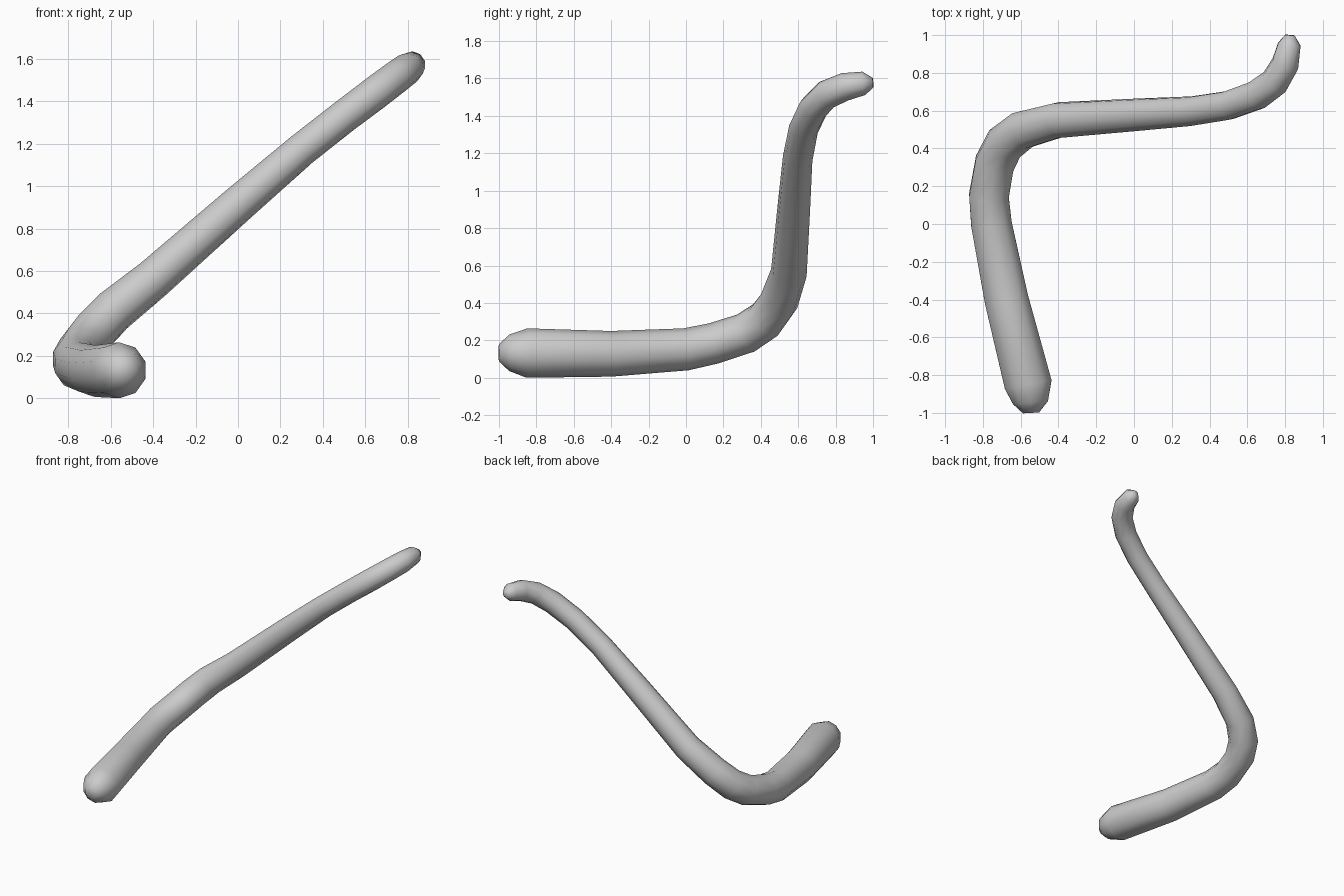
import bpy, bmesh, math
from mathutils import Vector

if "Cube" in bpy.data.objects:
    bpy.data.objects.remove(bpy.data.objects["Cube"])

SIDES = 10

# Centre line with radius: x, y, z, r (rounded tips included)
path = [
    (-0.545, -1.0, 0.14, 0.045), (-0.548, -0.945, 0.14, 0.098),
    (-0.56, -0.85, 0.138, 0.132), (-0.675, -0.4, 0.134, 0.122),
    (-0.755, 0.0, 0.158, 0.113), (-0.768, 0.15, 0.19, 0.11),
    (-0.738, 0.32, 0.245, 0.109), (-0.685, 0.425, 0.315, 0.108),
    (-0.59, 0.498, 0.415, 0.105), (-0.4, 0.55, 0.568, 0.097),
    (0.0, 0.577, 0.92, 0.088), (0.3, 0.597, 1.178, 0.08),
    (0.5, 0.628, 1.335, 0.079), (0.65, 0.682, 1.448, 0.08),
    (0.745, 0.752, 1.52, 0.078), (0.802, 0.85, 1.562, 0.075),
    (0.822, 0.95, 1.58, 0.063), (0.825, 1.0, 1.583, 0.026),
]


def sweep(name, path):
    pts = [Vector(p[:3]) for p in path]
    bm = bmesh.new()
    rings = []
    normal = Vector((0, 0, 1))
    for i, p in enumerate(pts):
        before = (p - pts[max(i - 1, 0)]).normalized()
        after = (pts[min(i + 1, len(pts) - 1)] - p).normalized()
        t = (before + after).normalized()
        # carry the frame along without twisting
        normal = (normal - t * normal.dot(t)).normalized()
        side = t.cross(normal)
        ring = []
        for k in range(SIDES):
            a = 2 * math.pi * k / SIDES
            ring.append(bm.verts.new(p + path[i][3] * (normal * math.cos(a) + side * math.sin(a))))
        rings.append(ring)
    for a, b in zip(rings, rings[1:]):
        for k in range(SIDES):
            n = (k + 1) % SIDES
            bm.faces.new((a[k], a[n], b[n], b[k]))
    bm.faces.new(rings[0][::-1])
    bm.faces.new(rings[-1])
    bmesh.ops.recalc_face_normals(bm, faces=bm.faces)
    # stand on the ground
    low = min(v.co.z for v in bm.verts)
    bmesh.ops.translate(bm, verts=bm.verts, vec=(0, 0, -low))
    mesh = bpy.data.meshes.new(name)
    bm.to_mesh(mesh)
    bm.free()
    obj = bpy.data.objects.new(name, mesh)
    bpy.context.collection.objects.link(obj)
    return obj


# Bent tapering tube with rounded ends
tube = sweep("bent_tube", path)
bpy.context.view_layer.objects.active = tube
tube.select_set(True)
bpy.ops.object.shade_smooth_by_angle(angle=math.radians(60))
